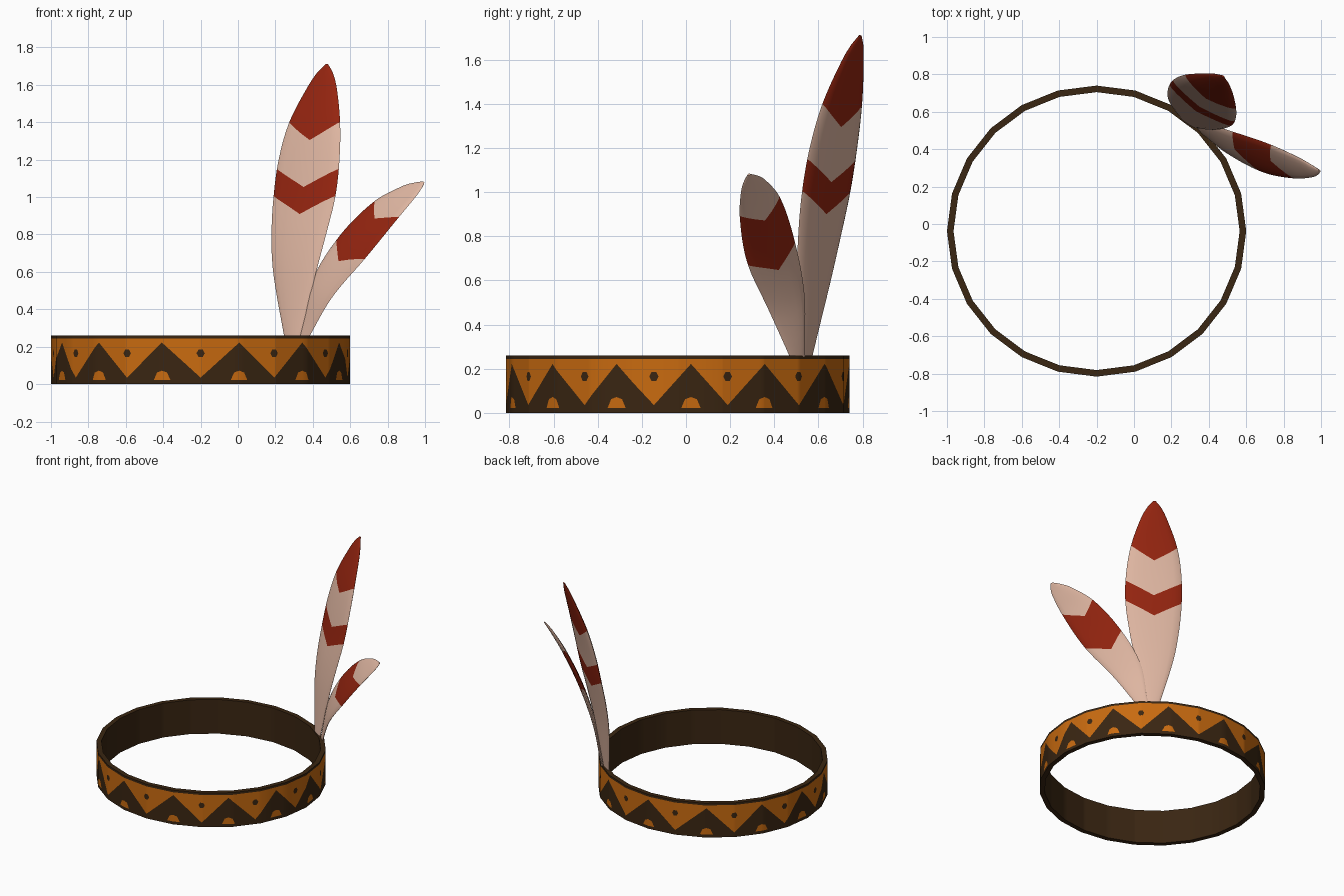
import bpy, bmesh, math
from mathutils import Vector

if "Cube" in bpy.data.objects:
    bpy.data.objects.remove(bpy.data.objects["Cube"])


def material(name, rgb):
    m = bpy.data.materials.new(name)
    m.diffuse_color = (*rgb, 1)
    m.use_nodes = True
    m.node_tree.nodes["Principled BSDF"].inputs["Base Color"].default_value = m.diffuse_color
    return m


BROWN = material("dark_brown", (0.042, 0.019, 0.006))
ORANGE = material("orange", (0.58, 0.145, 0.005))
PALE = material("pale_feather", (0.74, 0.47, 0.36))
RED = material("deep_red", (0.30, 0.018, 0.005))


def finish(bm, name, mats):
    bmesh.ops.recalc_face_normals(bm, faces=bm.faces)
    mesh = bpy.data.meshes.new(name)
    bm.to_mesh(mesh)
    bm.free()
    for m in mats:
        mesh.materials.append(m)
    ob = bpy.data.objects.new(name, mesh)
    bpy.context.collection.objects.link(ob)
    bpy.ops.object.select_all(action='DESELECT')
    ob.select_set(True)
    bpy.context.view_layer.objects.active = ob
    bpy.ops.object.shade_smooth_by_angle(angle=math.radians(35))
    return ob


# ---- headband: 24-sided ring with zigzag, dots and mounds cut into its wall
CX, CY, RX, RY, WALL = -0.2, -0.038, 0.8, 0.778, 0.035
half_peaks = [15, 43, 69, 94.5, 120.5, 149]
PEAKS = sorted([180] + half_peaks + [360 - p for p in half_peaks])
half_dots = [29.5, 57, 82, 107, 135, 165]
DOTS = sorted([0, 360] + half_dots + [360 - d for d in half_dots])


def lerp_table(x, table):
    for (x0, y0), (x1, y1) in zip(table, table[1:]):
        if x0 <= x <= x1:
            return y0 + (y1 - y0) * (x - x0) / (x1 - x0)
    return 0.0


ZIG = sorted([(p, 0.222) for p in PEAKS] + [(d, 0.035) for d in DOTS])
DOT = [(-1.6, 0), (-0.8, 0.02), (0.8, 0.02), (1.6, 0)]
MOUND = [(-3.3, 0), (-2, 0.04), (0, 0.05), (2, 0.04), (3.3, 0)]


def levels(a):
    """Heights where the colour changes at angle a."""
    zig = lerp_table(a, ZIG)
    dot = max(lerp_table(a - d, DOT) for d in DOTS)
    mound = max(lerp_table(a - p, MOUND) for p in PEAKS)
    return [0, 0.022, 0.022 + mound, zig,
            max(zig, 0.165 - dot), max(zig, 0.165 + dot), 0.244, 0.26]


def ring_point(a, z, inset=0.0):
    off = (a % 15) - 7.5
    r = math.cos(math.radians(7.5)) / math.cos(math.radians(off))
    t = math.radians(a)
    return (CX + (RX - inset) * r * math.sin(t),
            CY - (RY - inset) * r * math.cos(t), z)


def headband():
    bm = bmesh.new()
    cuts = set(range(0, 360, 15))
    cuts |= {(d + o) % 360 for d in DOTS for o, _ in DOT}
    cuts |= {d % 360 for d in DOTS}
    cuts |= {p + o for p in PEAKS for o, _ in MOUND}
    cuts = sorted({round(c, 3) for c in cuts})
    cache = {}

    def vert(co):
        key = tuple(round(c, 5) for c in co)
        if key not in cache:
            cache[key] = bm.verts.new(co)
        return cache[key]

    columns = []
    for a in cuts:
        loop = [vert(ring_point(a, z)) for z in levels(a)]
        loop += [vert(ring_point(a, z, WALL)) for z in (0.26, 0)]
        columns.append(loop)
    # lip, mound, zigzag, orange field, dot, orange field, rim, top, inside, base
    colours = [0, 1, 0, 1, 0, 1, 0, 0, 0, 0]
    for i, left in enumerate(columns):
        right = columns[(i + 1) % len(columns)]
        for j, colour in enumerate(colours):
            k = (j + 1) % len(colours)
            corners = list(dict.fromkeys([left[j], right[j], right[k], left[k]]))
            if len(corners) > 2:
                bm.faces.new(corners).material_index = colour
    return finish(bm, "headband", [BROWN, ORANGE])


# ---- feathers: lens-shaped lofts with chevron-shaped rows
def spline(keys, s):
    """Smooth curve through rows of (parameter, x, y, z, half width)."""
    def slope(i):
        a, b = keys[max(i - 1, 0)], keys[min(i + 1, len(keys) - 1)]
        return [(q - p) / (b[0] - a[0]) for p, q in zip(a[1:], b[1:])]
    i = 0
    while i < len(keys) - 2 and s > keys[i + 1][0]:
        i += 1
    a, b = keys[i], keys[i + 1]
    h = b[0] - a[0]
    t = min(max((s - a[0]) / h, 0), 1)
    out = [(2*t**3 - 3*t**2 + 1) * p + (t**3 - 2*t*t + t) * h * m
           + (3*t*t - 2*t**3) * q + (t**3 - t*t) * h * n
           for p, q, m, n in zip(a[1:], b[1:], slope(i), slope(i + 1))]
    return Vector(out[:3]), max(out[3], 0.003)


def feather(name, keys, across, breaks, first_red, chevron):
    start, end = keys[0][0], keys[-1][0]
    across = Vector(across).normalized()
    marks = [start] + breaks + [end]
    rows, colours = [], []
    for n, (a, b) in enumerate(zip(marks, marks[1:])):
        steps = max(4, round((b - a) / (end - start) * 28))
        for i in range(steps):
            rows.append(a + (b - a) * i / steps)
            colours.append(int(n % 2 == first_red))
    rows.append(end)
    bm = bmesh.new()
    rings = []
    for s in rows:
        k = chevron * min(1, (s - start) / (breaks[0] - start),
                          (end - s) / (end - breaks[-1]))
        ring = []
        for j in range(16):
            ang = 2 * math.pi * j / 16
            u, v = math.cos(ang), math.sin(ang)
            t = s + k * abs(u)
            centre, w = spline(keys, t)
            d = 0.01 * (end - start)
            along = spline(keys, min(t + d, end))[0] - spline(keys, max(t - d, start))[0]
            normal = across.cross(along).normalized()
            thick = min(0.004 + 0.09 * w, 0.02)
            ring.append(bm.verts.new(centre + across * (u * w) + normal * (v * thick)))
        rings.append(ring)
    for lo, hi, colour in zip(rings, rings[1:], colours):
        for j in range(16):
            k = (j + 1) % 16
            bm.faces.new((lo[j], lo[k], hi[k], hi[j])).material_index = colour
    bm.faces.new(rings[0])
    bm.faces.new(rings[-1]).material_index = colours[-1]
    return finish(bm, name, [PALE, RED])


headband()

feather("tall_feather", [
    (0.20, 0.288, 0.54, 0.20, 0.035), (0.27, 0.29, 0.545, 0.27, 0.055),
    (0.60, 0.303, 0.58, 0.60, 0.138), (0.80, 0.325, 0.605, 0.80, 0.175),
    (1.00, 0.355, 0.635, 1.00, 0.198), (1.20, 0.38, 0.668, 1.20, 0.195),
    (1.40, 0.41, 0.708, 1.40, 0.163), (1.60, 0.452, 0.757, 1.60, 0.088),
    (1.68, 0.468, 0.78, 1.68, 0.04), (1.71, 0.475, 0.79, 1.71, 0.008)],
    (0.83, -0.55, 0), [0.905, 1.05, 1.30], 1, 0.10)

feather("short_feather", [
    (0.0, 0.335, 0.515, 0.21, 0.03), (0.06, 0.357, 0.505, 0.27, 0.045),
    (0.25, 0.445, 0.457, 0.50, 0.105), (0.50, 0.61, 0.385, 0.73, 0.14),
    (0.76, 0.79, 0.335, 0.93, 0.12), (0.92, 0.92, 0.302, 1.035, 0.068),
    (0.98, 0.972, 0.289, 1.068, 0.03), (1.0, 0.992, 0.285, 1.08, 0.008)],
    (0.53, -0.76, -0.38), [0.41, 0.69], 1, 0.08)
